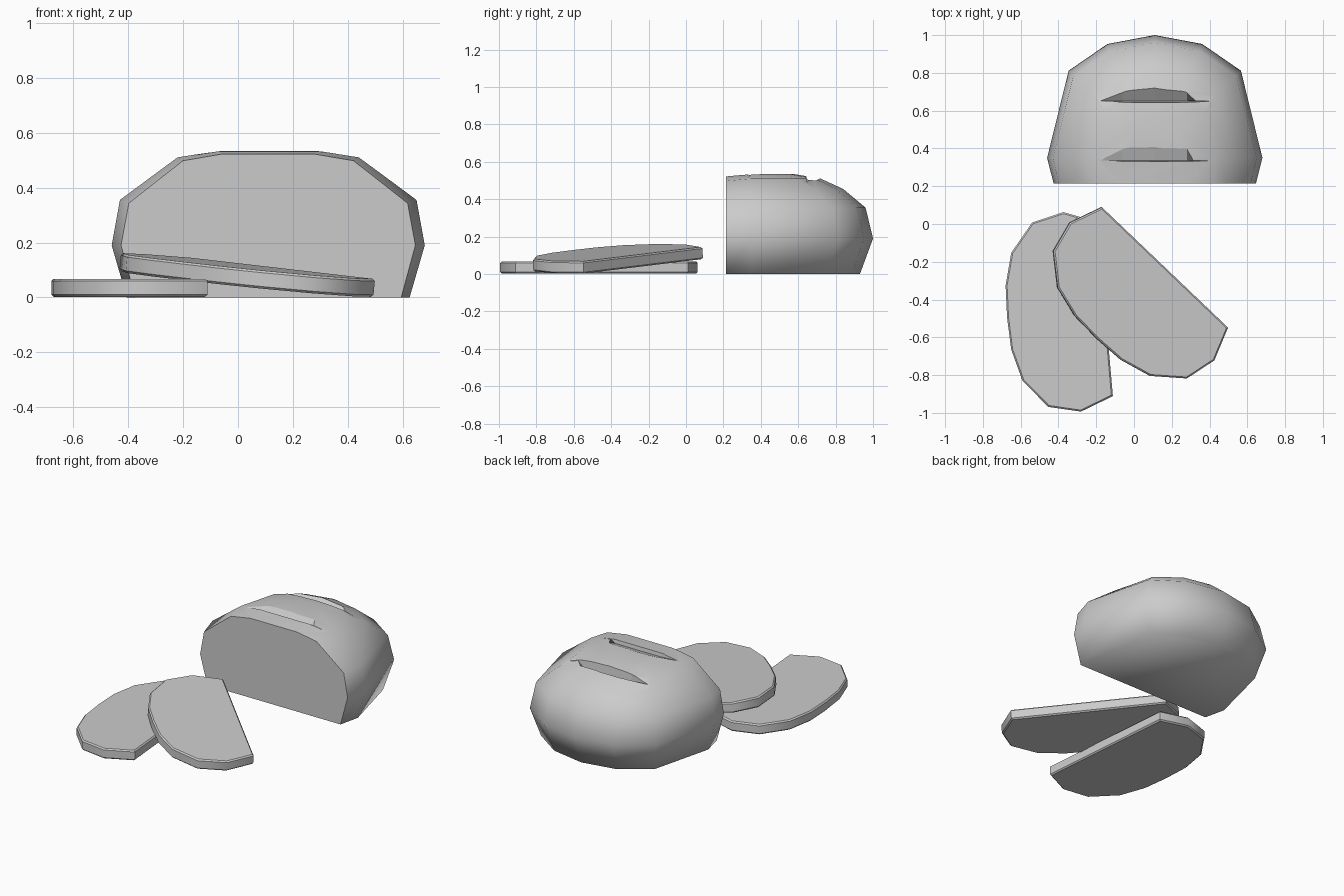
import bpy, bmesh, math
from mathutils import Matrix, Vector

cube = bpy.data.objects.get("Cube")
if cube:
    bpy.data.objects.remove(cube, do_unlink=True)

GREY = (0.6, 0.6, 0.6, 1)
mat = bpy.data.materials.new("plain grey")
mat.use_nodes = True
mat.diffuse_color = GREY
mat.node_tree.nodes["Principled BSDF"].inputs["Base Color"].default_value = GREY


def make_object(name, bm):
    bmesh.ops.recalc_face_normals(bm, faces=bm.faces[:])
    mesh = bpy.data.meshes.new(name)
    bm.to_mesh(mesh)
    bm.free()
    mesh.materials.append(mat)
    obj = bpy.data.objects.new(name, mesh)
    bpy.context.collection.objects.link(obj)
    return obj


def activate(obj):
    bpy.ops.object.select_all(action='DESELECT')
    obj.select_set(True)
    bpy.context.view_layer.objects.active = obj


def bridge(bm, a, b, closed=False):
    n = len(a)
    for i in range(n if closed else n - 1):
        j = (i + 1) % n
        bm.faces.new((a[i], a[j], b[j], b[i]))


# Loaf: half outlines stacked by height, open towards the cut
CX, CUT = 0.11, 0.215
PLAN = [(0.94, 0), (1, None), (0.8, 0.76), (0.44, 0.94), (0, 1)]
LEVELS = [(0, 0.515, 0.93), (0.19, 0.57, 1.0), (0.355, 0.54, 0.96),
          (0.455, 0.405, 0.84), (0.51, 0.33, 0.72), (0.534, 0.18, 0.58)]

bm = bmesh.new()
rings = []
for z, width, back in LEVELS:
    half = []
    for a, b in PLAN:
        y = 0.35 if b is None else CUT + (back - CUT) * b
        half.append((a * width, y, z - (0.012 if b == 0 and z > 0.3 else 0)))
    outline = half + [(-x, y, h) for x, y, h in half[-2::-1]]
    rings.append([bm.verts.new((CX + x, y, h)) for x, y, h in outline])
for low, high in zip(rings, rings[1:]):
    bridge(bm, low, high)
bm.faces.new(rings[0])
bm.faces.new(rings[-1])
for f in bm.faces:
    f.smooth = True
# Flat cut face
bm.faces.new([r[0] for r in rings] + [r[-1] for r in reversed(rings)])
loaf = make_object("loaf", bm)


# Crust slashes: tapered wedges with a steep front and a ramp behind
def slash_cutter(y, tip_z, floor_z, ramp):
    bm = bmesh.new()
    sections = []
    for x, s in ((-0.35, 0.03), (-0.17, 0.9), (0, 1), (0.17, 0.9), (0.35, 0.03)):
        floor = tip_z + (floor_z - tip_z) * s
        pts = ((y - 0.02 * s, 0.62), (y, floor), (y + ramp * s, 0.62))
        sections.append([bm.verts.new((CX + x, py, pz)) for py, pz in pts])
    for a, b in zip(sections, sections[1:]):
        bridge(bm, a, b, True)
    bm.faces.new(sections[0])
    bm.faces.new(sections[-1])
    obj = make_object("slash_cutter", bm)
    obj.hide_render = True
    return obj


for args in ((0.335, 0.52, 0.508, 0.31), (0.65, 0.49, 0.462, 0.23)):
    cutter = slash_cutter(*args)
    activate(loaf)
    mod = loaf.modifiers.new("slash", 'BOOLEAN')
    mod.operation = 'DIFFERENCE'
    mod.solver = 'EXACT'
    mod.object = cutter
    bpy.ops.object.modifier_apply(modifier=mod.name)
    bpy.data.objects.remove(cutter, do_unlink=True)

# Slices: the loaf's section laid down
HALF = [(0.463, 0), (0.53, 0.176), (0.49, 0.346), (0.34, 0.47), (0.17, 0.515), (0, 0.522)]


def make_slice(name, base, crown, up):
    bm = bmesh.new()
    outline = HALF + [(-x, y) for x, y in HALF[-2::-1]]
    bottom = [bm.verts.new((x, y, -0.066)) for x, y in outline]
    top = [bm.verts.new((x, y, 0)) for x, y in outline]
    bridge(bm, bottom, top, True)
    bm.faces.new(bottom)
    bm.faces.new(top)
    obj = make_object(name, bm)
    up = Vector(up).normalized()
    side = Vector(crown).cross(up).normalized()
    frame = Matrix((side, up.cross(side), up)).transposed().to_4x4()
    obj.matrix_world = Matrix.Translation(base) @ frame
    activate(obj)
    mod = obj.modifiers.new("soft rim", 'BEVEL')
    mod.width = 0.008
    mod.segments = 1
    mod.limit_method = 'ANGLE'
    mod.angle_limit = math.radians(75)
    bpy.ops.object.modifier_apply(modifier=mod.name)
    bpy.ops.object.shade_smooth_by_angle(angle=math.radians(40))


make_slice("lower_slice", (-0.152, -0.45, 0.068), (-0.996, -0.087, 0), (0, 0, 1))
make_slice("leaning_slice", (0.165, -0.23, 0.106), (-0.69, -0.723, 0), (0.091, -0.026, 1))
